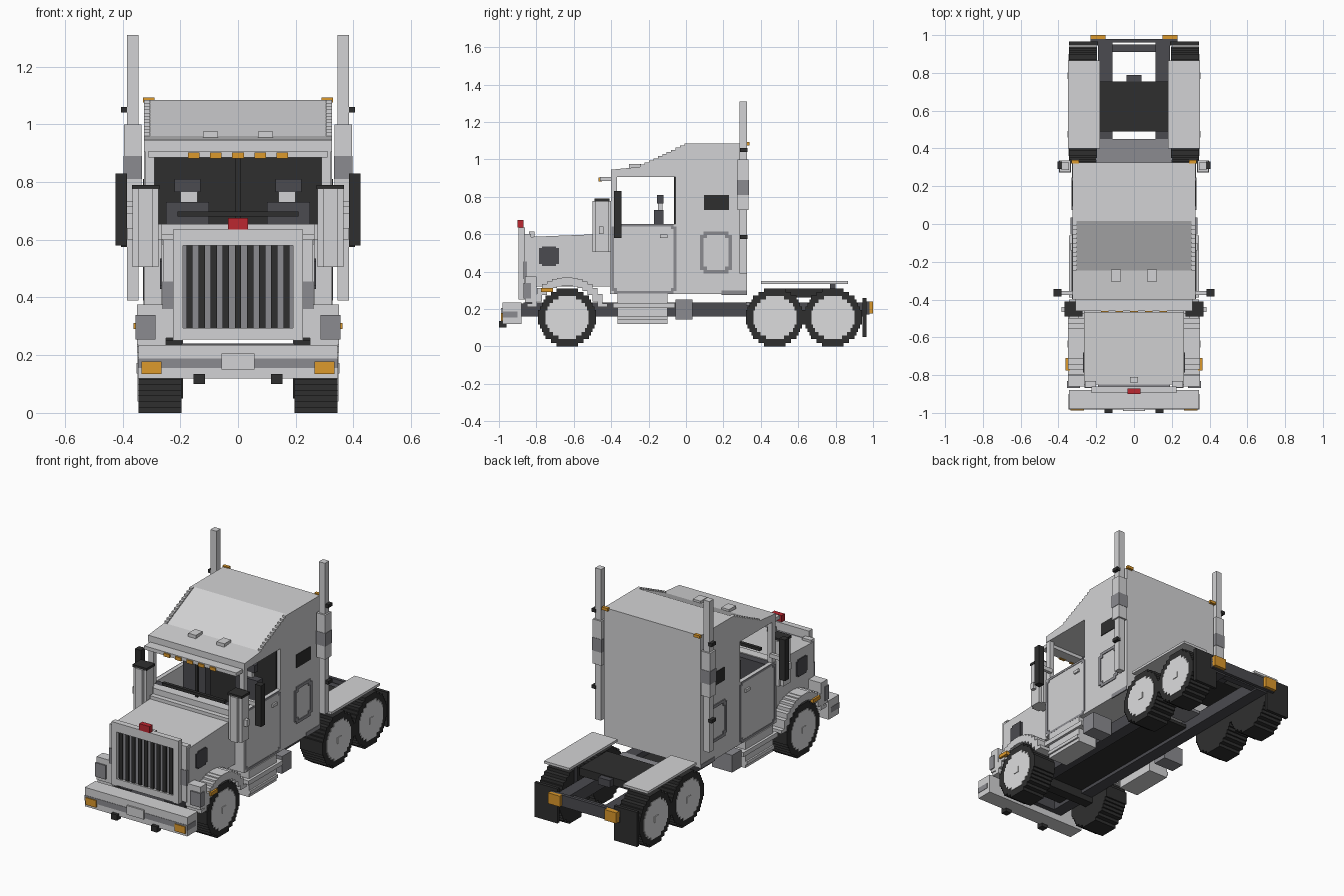
import bpy
import bmesh
import math

old_cube = bpy.data.objects.get("Cube")
if old_cube:
    bpy.data.objects.remove(old_cube, do_unlink=True)


def material(name, red, green, blue):
    mat = bpy.data.materials.new(name)
    mat.use_nodes = True
    colour = (red, green, blue, 1)
    mat.diffuse_color = colour
    mat.node_tree.nodes["Principled BSDF"].inputs["Base Color"].default_value = colour
    return mat


silver = material("silver grey", .65, .65, .66)
bright = material("bright wheel grey", .72, .72, .73)
steel = material("steel grey", .26, .26, .28)
charcoal = material("charcoal", .07, .07, .08)
black = material("black", .028, .028, .028)
amber = material("amber", .72, .32, .025)
red = material("red", .5, .02, .03)


def finish(name, mat, bm, mirror):
    bmesh.ops.recalc_face_normals(bm, faces=bm.faces)
    mesh = bpy.data.meshes.new(name)
    bm.to_mesh(mesh)
    bm.free()
    mesh.materials.append(mat)
    obj = bpy.data.objects.new(name, mesh)
    bpy.context.scene.collection.objects.link(obj)
    if mirror:
        obj.modifiers.new("both sides", 'MIRROR')


def add_box(bm, x, y, z):
    corners = bmesh.ops.create_cube(bm, size=1)["verts"]
    for v in corners:
        for axis, span in enumerate((x, y, z)):
            v.co[axis] = span[0] if v.co[axis] < 0 else span[1]


def block(name, mat, x, y, z, mirror=False):
    bm = bmesh.new()
    add_box(bm, x, y, z)
    finish(name, mat, bm, mirror)


def pair(name, mat, x, y, z):
    block(name, mat, x, y, z, mirror=True)


def wide(name, mat, half, y, z):
    block(name, mat, (-half, half), y, z)


def extrude(name, mat, outline, x, mirror=False):
    """Extrude a (y, z) outline along x."""
    bm = bmesh.new()
    face = bm.faces.new([bm.verts.new((x[0], y, z)) for y, z in outline])
    made = bmesh.ops.extrude_face_region(bm, geom=[face])["geom"]
    for v in made:
        if isinstance(v, bmesh.types.BMVert):
            v.co.x = x[1]
    finish(name, mat, bm, mirror)


def ring(name, mat, x, y, z, t):
    """Rectangular trim with filled corners on both flanks."""
    bm = bmesh.new()
    for edge in ((y[0], y[0] + t), (y[1] - t, y[1])):
        add_box(bm, x, edge, (z[0] + t, z[1] - t))
    for edge in ((z[0], z[0] + t), (z[1] - t, z[1])):
        add_box(bm, x, (y[0] + t, y[1] - t), edge)
    for a in (y[0] + t, y[1] - 2 * t):
        for b in (z[0] + t, z[1] - 2 * t):
            add_box(bm, x, (a, a + t), (b, b + t))
    finish(name, mat, bm, True)


def stepped_circle(cy, cz, radius, rows):
    step = 2 * radius / rows
    side = []
    for i in range(rows):
        low = -radius + i * step
        half = math.sqrt(radius ** 2 - (low + step / 2) ** 2)
        half = round(half / step * 2) * step / 2
        if side and abs(side[-1][0] - half) < step / 9:
            side[-1] = (half, low + step)
        else:
            side += [(half, low), (half, low + step)]
    return [(cy + a, cz + b) for a, b in side] + [(cy - a, cz + b) for a, b in reversed(side)]


# Wheels and front axle
for label, cy in (("front", -.635), ("middle", .475), ("rear", .785)):
    cz = .155
    extrude(label + "_tyres", black, stepped_circle(cy, cz, cz, 16), (.195, .345), True)
    extrude(label + "_hubs", bright, stepped_circle(cy, cz, .115, 12), (.335, .348), True)
    pair(label + "_hub_caps", bright, (.34, .352), (cy - .018, cy + .018), (cz - .018, cz + .018))
wide("front_axle", black, .2, (-.665, -.605), (.125, .185))

# Chassis
pair("frame_rails", charcoal, (.115, .19), (-.87, .96), (.16, .235))
wide("under_tray", black, .115, (-.8, .33), (.18, .2))
wide("rear_crossmember", charcoal, .115, (.91, .95), (.17, .22))
wide("rear_crossbar", charcoal, .23, (.96, .98), (.17, .24))
wide("rear_deck", steel, .2, (.32, .45), (.22, .238))
wide("coupling_plate", black, .19, (.49, .755), (.262, .31))
wide("coupling_tongue", charcoal, .04, (.755, .79), (.262, .305))
pair("mud_flaps", black, (.19, .345), (.945, .965), (.05, .26))
pair("tail_lights", amber, (.15, .23), (.97, 1), (.175, .24))
pair("rear_fenders", silver, (.18, .35), (.4, .865), (.335, .35))
pair("fender_stays", charcoal, (.19, .22), (.77, .8), (.23, .34))

# Tanks and steps
pair("fuel_tanks", silver, (.2, .33), (-.365, -.1), (.12, .28))
pair("running_steps", silver, (.2, .345), (-.39, -.06), (.205, .232))
pair("lower_steps", silver, (.2, .34), (-.365, -.1), (.14, .16))
pair("tool_boxes", steel, (.2, .335), (-.055, .035), (.145, .25))

# Bumper
wide("bumper", silver, .345, (-.98, -.88), (.12, .235))
wide("bumper_band", steel, .347, (-.982, -.9), (.155, .188))
wide("number_plate", silver, .057, (-.99, -.98), (.15, .205))
pair("bumper_lights", amber, (.265, .335), (-.988, -.97), (.135, .178))
pair("tow_hooks", black, (.115, .155), (-1, -.96), (.1, .135))
wide("bumper_mount", charcoal, .19, (-.88, -.85), (.16, .23))

# Hood
hood_side = [(-.85, .32), (-.4, .32), (-.4, .655), (-.44, .655), (-.44, .62), (-.47, .62), (-.47, .6), (-.85, .585)]
extrude("hood", silver, hood_side, (-.265, .265))
pair("hood_front_corners", silver, (.2, .26), (-.865, -.83), (.26, .6))
pair("hood_front_panels", steel, (.225, .262), (-.868, -.84), (.36, .455))
pair("hood_vents", charcoal, (.265, .27), (-.785, -.68), (.44, .525))
pair("hood_vent_centres", charcoal, (.265, .271), (-.77, -.695), (.43, .535))
wide("hood_latch", silver, .02, (-.84, -.81), (.58, .615))
wide("cowl", silver, .29, (-.43, -.4), (.6, .655))

# Grille
wide("grille_back", steel, .19, (-.88, -.85), (.285, .585))
for i in range(-4, 5):
    x = i * .042
    block("grille_bar", black, (x - .011, x + .011), (-.888, -.87), (.295, .58))
pair("grille_sides", silver, (.19, .225), (-.895, -.86), (.25, .635))
wide("grille_top", silver, .225, (-.895, -.86), (.58, .635))
wide("grille_bottom", silver, .225, (-.895, -.86), (.255, .295))
wide("grille_badge", red, .035, (-.9, -.87), (.635, .675))

# Front fenders, stepped over the wheels
arch = bmesh.new()
count, inner, outer = 16, .17, .215
width = 2 * outer / count
for i in range(count):
    offset = -outer + (i + .5) * width
    top = math.sqrt(outer ** 2 - offset ** 2)
    low = math.sqrt(max(inner ** 2 - offset ** 2, .055 ** 2))
    if top > low:
        start = -.635 + offset - width / 2
        add_box(arch, (.25, .35), (start, start + width), (.155 + low, .155 + top))
finish("front_fenders", silver, arch, True)
pair("fender_fronts", silver, (.25, .35), (-.86, -.8), (.235, .375))
pair("headlights", steel, (.285, .355), (-.868, -.83), (.255, .34))
pair("turn_lights", amber, (.34, .362), (-.775, -.71), (.29, .312))


# Cab shell: smooth roof slope between stepped flanks
def cab_outline(steps):
    y0, z0, y1, z1 = .015, 1.085, -.245, .96
    slope = [(y0, z0)]
    for i in range(steps):
        z = z0 + (z1 - z0) * (i + 1) / steps
        y = y0 + (y1 - y0) * (i + 1) / steps
        slope += [(y, slope[-1][1]), (y, z)]
    if not steps:
        slope.append((y1, z1))
    base = [(-.055, .28), (.325, .28), (.325, z0)]
    return base + slope + [(-.4, .945), (-.4, .905), (-.055, .905)]


extrude("cab_core", silver, cab_outline(0), (-.305, .305))
extrude("cab_flanks", silver, cab_outline(11), (.305, .325), True)
pair("cab_doors", silver, (.3, .325), (-.405, -.055), (.28, .655))
wide("cab_firewall", silver, .3, (-.405, -.385), (.28, .655))
pair("windscreen_pillars", silver, (.29, .322), (-.4, -.368), (.655, .905))
wide("windscreen_divider", black, .008, (-.4, -.385), (.655, .905))
wide("wiper_bar", black, .21, (-.43, -.41), (.68, .698))
wide("sun_visor", silver, .31, (-.46, -.39), (.885, .907))
for i in range(-2, 3):
    x = i * .077
    block("roof_marker", amber, (x - .02, x + .02), (-.467, -.45), (.882, .902))
pair("roof_vents", silver, (.07, .122), (-.305, -.24), (.94, .975))
pair("rear_markers", amber, (.29, .33), (.32, .34), (1.075, 1.092))

# Flank details
ring("door_seams", steel, (.32, .327), (-.398, -.052), (.283, .655), .014)
ring("sleeper_hatches", steel, (.32, .33), (.075, .245), (.39, .615), .018)
pair("sleeper_windows", black, (.32, .329), (.095, .23), (.73, .81))
pair("door_handles", silver, (.32, .335), (-.14, -.1), (.58, .598))
pair("sleeper_sills", steel, (.32, .328), (.19, .325), (.275, .3))

# Interior
wide("cabin_floor", black, .3, (-.385, -.055), (.28, .3))
wide("cabin_back", black, .3, (-.065, -.05), (.3, .905))
wide("dashboard", charcoal, .3, (-.385, -.34), (.5, .65))
pair("seat_bases", charcoal, (.08, .25), (-.25, -.12), (.3, .5))
pair("seat_backs", charcoal, (.1, .25), (-.17, -.12), (.5, .73))
pair("seat_posts", silver, (.14, .2), (-.15, -.125), (.73, .77))
pair("headrests", charcoal, (.13, .22), (-.155, -.12), (.765, .81))

# Air cleaners
pair("cleaner_body", silver, (.275, .365), (-.485, -.415), (.505, .778))
pair("cleaner_ribs", silver, (.295, .345), (-.5, -.4), (.505, .778))
pair("cleaner_caps", black, (.272, .368), (-.49, -.41), (.775, .79))
pair("cleaner_brackets", silver, (.3, .385), (-.465, -.44), (.6, .64))

# Mirrors
pair("mirrors", black, (.385, .425), (-.385, -.345), (.58, .83))
pair("mirror_arms", silver, (.315, .39), (-.375, -.355), (.69, .715))

# Exhaust stacks
pair("stacks", silver, (.345, .385), (.285, .325), (.39, 1.31))
pair("mufflers", silver, (.335, .395), (.275, .335), (.73, 1))
pair("muffler_bands", steel, (.333, .397), (.273, .337), (.81, .89))
for height in (.585, 1.05):
    pair("stack_clamps", black, (.38, .405), (.29, .33), (height - .01, height + .01))
